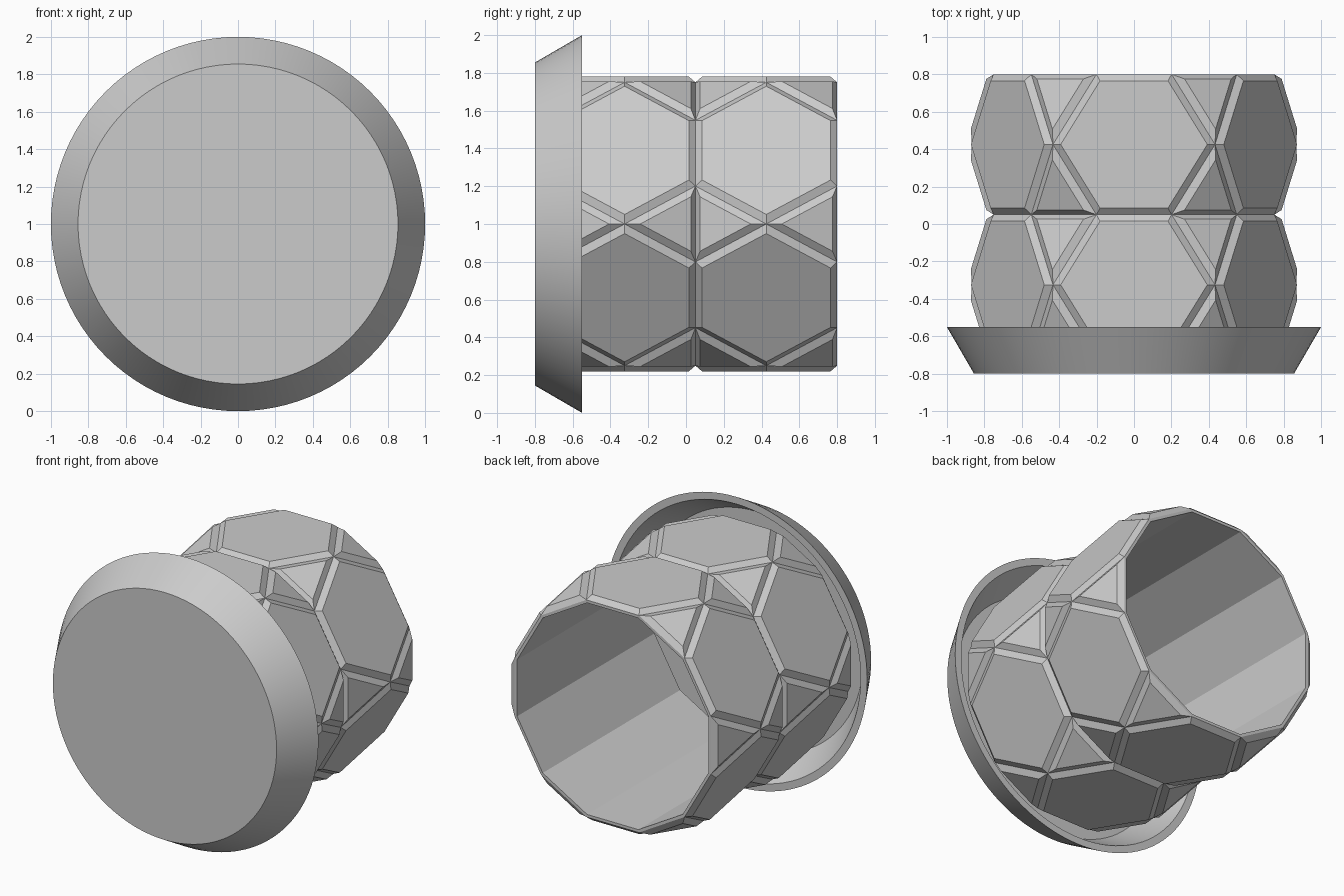
import bpy, bmesh
from math import sin, cos, pi, radians

cube = bpy.data.objects.get("Cube")
if cube:
    bpy.data.objects.remove(cube, do_unlink=True)

grey = bpy.data.materials.new("plain_grey")
grey.use_nodes = True
colour = (0.6, 0.6, 0.6, 1)
grey.diffuse_color = colour
grey.node_tree.nodes["Principled BSDF"].inputs["Base Color"].default_value = colour

APOTHEM = 0.75            # distance from the axis to the hexagon plates
TIP = APOTHEM / cos(radians(30))
END = APOTHEM / cos(radians(15))
BACK, LENGTH = 0.8, 0.75  # back rim, length of one ring of plates


def around(angle, r, y):
    """Point at an angle about the lying axis."""
    return (r * cos(radians(angle)), y, 1 + r * sin(radians(angle)))


def finish(bm, name):
    mesh = bpy.data.meshes.new(name)
    bm.to_mesh(mesh)
    bm.free()
    mesh.materials.append(grey)
    obj = bpy.data.objects.new(name, mesh)
    bpy.context.collection.objects.link(obj)
    return obj


def lathe(name, profile, segments, phase=0):
    """Revolve (radius, y) points about the lying axis."""
    bm = bmesh.new()
    rings = [[bm.verts.new(around(phase + 360 * i / segments, r, y))
              for i in range(segments)] for r, y in profile]
    for a, b in zip(rings, rings[1:]):
        for i in range(segments):
            j = (i + 1) % segments
            bm.faces.new((a[i], a[j], b[j], b[i]))
    return bm, rings


# Flared cap: hollow dish with a closed front and a thin rim
bm, rings = lathe("cap", [(0.855, -0.8), (1.0, -0.55), (0.95, -0.55), (0.82, -0.76)], 96)
bm.faces.new(rings[0])
bm.faces.new(rings[-1])
bmesh.ops.recalc_face_normals(bm, faces=bm.faces)
cap = finish(bm, "flared_cap")
bpy.ops.object.select_all(action='DESELECT')
cap.select_set(True)
bpy.context.view_layer.objects.active = cap
bpy.ops.object.shade_smooth_by_angle(angle=radians(25))

# Plated tube: two rings of hexagons with triangles filling the gaps
bm = bmesh.new()


def plate(middle, points):
    face = bm.faces.new([bm.verts.new(around(*p)) for p in points])
    face.normal_update()
    x, _, z = around(middle, 1, 0)
    if face.normal.x * x + face.normal.z * (z - 1) < 0:
        face.normal_flip()


for ring in range(2):
    y1 = BACK - ring * LENGTH
    y0, mid = y1 - LENGTH, y1 - LENGTH / 2
    for k in range(6):
        a = 30 + 60 * k
        plate(a, [(a - 15, END, y0), (a + 15, END, y0), (a + 30, TIP, mid),
                  (a + 15, END, y1), (a - 15, END, y1), (a - 30, TIP, mid)])
        for y in (y0, y1):
            plate(a + 30, [(a + 15, END, y), (a + 45, END, y), (a + 30, TIP, mid)])

bmesh.ops.remove_doubles(bm, verts=bm.verts, dist=0.0005)
bm.normal_update()
# Raise every plate with sloped sides, leaving V grooves between them
bmesh.ops.inset_individual(bm, faces=bm.faces[:], thickness=0.035, depth=0.03,
                           use_even_offset=True)
finish(bm, "plated_tube")

# Twelve-sided inner wall and its narrow rims
front = BACK - 2 * LENGTH
inner = END - 0.02
bm, _ = lathe("lining", [(END, BACK), (inner, BACK), (inner, front), (END, front)], 12, 15)
for face in bm.faces:
    face.normal_update()
    c = face.calc_center_median()
    inward = face.normal.x * c.x + face.normal.z * (c.z - 1)
    if inward > 0.01 or (abs(inward) < 0.01 and face.normal.y * (c.y - 0.05) < 0):
        face.normal_flip()
finish(bm, "inner_wall")
